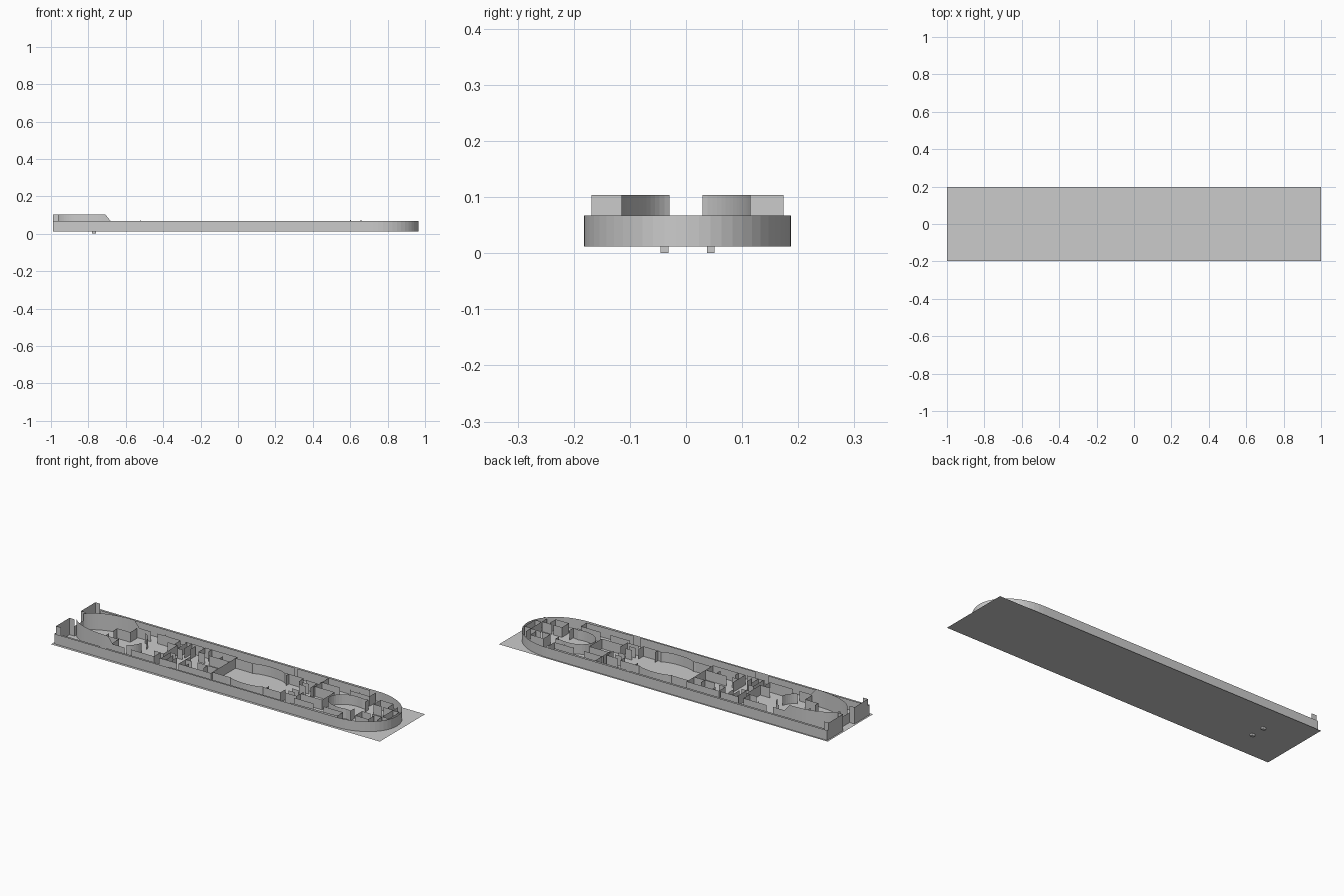
import bpy
import math

if "Cube" in bpy.data.objects:
    bpy.data.objects.remove(bpy.data.objects["Cube"])

Z0, Z1, Z2 = 0.012, 0.067, 0.104   # floor, main wall top, raised stern top


def mesh(name, verts, faces):
    me = bpy.data.meshes.new(name)
    me.from_pydata(verts, [], faces)
    ob = bpy.data.objects.new(name, me)
    bpy.context.collection.objects.link(ob)
    return ob


def walls(name, paths, top=Z1, mirror=False, bottom=Z0):
    """Thin upright sheets along each path; top may be a function of x."""
    verts, faces = [], []
    if mirror:
        paths = paths + [[(x, -y) for x, y in p] for p in paths]
    for p in paths:
        for i, (x, y) in enumerate(p):
            b = len(verts)
            t = top(x) if callable(top) else top
            verts += [(x, y, bottom), (x, y, t)]
            if i:
                faces.append((b - 2, b, b + 1, b - 1))
    return mesh(name, verts, faces)


def arc(cx, cy, rx, ry, a0, a1, n=16):
    return [(cx + rx * math.cos(math.radians(a0 + (a1 - a0) * i / n)),
             cy + ry * math.sin(math.radians(a0 + (a1 - a0) * i / n))) for i in range(n + 1)]


def box_path(x0, x1, y0, y1):
    return [(x0, y0), (x1, y0), (x1, y1), (x0, y1), (x0, y0)]


# floor sheet
mesh("deck_floor", [(-1, -.197, Z0), (1, -.197, Z0), (1, .197, Z0), (-1, .197, Z0)], [(0, 1, 2, 3)])

# outer hull with rounded bow
hull = [(-.99, -.182)] + arc(.72, .0025, .245, .1845, -90, 90, 28) + [(-.99, .187)]
walls("outer_hull", [hull])

# stern end walls and raised wings
walls("stern_wall", [[(-.99, -.182), (-.99, -.05)], [(-.99, .05), (-.99, .187)],
                     [(-.96, -.05), (-.96, .05)]])
walls("stern_wing", [[(-.99, -.05), (-.99, -.168), (-.96, -.168)],
                     [(-.99, .05), (-.99, .174), (-.96, .174)],
                     [(-.99, -.05), (-.96, -.05)], [(-.99, .05), (-.96, .05)]], Z2)

# inner passage walls beside the hull
walls("side_passage", [[(-.96, .176), (.22, .176)], [(.24, .176), (.68, .174)],
                       [(-.96, -.172), (-.72, -.172)], [(-.68, -.172), (-.38, -.172)],
                       [(-.3, -.174), (.4, -.174)], [(.44, -.172), (.72, -.165)]])


# raised stern lounge, sloping down at its forward end
def slope(x):
    return Z2 if x < -.71 else max(Z1, Z2 - (x + .71) * (Z2 - Z1) / .03)


side = arc(-.72, 0, .25, .115, 165, 92, 16) + [(-.71, .115), (-.68, .115)]
walls("stern_lounge", [side], slope, True)
walls("lounge_extension", [[(-.68, .115), (-.61, .115)], arc(-.64, 0, .07, .085, 15, 75, 8)], Z1, True)
walls("stern_stair", [[(-.77, .05), (-.69, .05)], [(-.77, .05), (-.77, .02)],
                      [(-.69, .05), (-.69, .11)]], Z1, True)

# aft cabins
walls("aft_cabins", [
    [(-.57, .115), (-.43, .115), (-.43, .06)],
    [(-.4, .115), (-.29, .115)],
    [(-.39, .115), (-.39, .03), (-.36, .03)], [(-.36, .115), (-.36, .05)],
    [(-.33, .06), (-.33, .1)],
], Z1, True)
walls("aft_room", [[(-.47, -.06), (-.41, -.06), (-.41, .06), (-.47, .06)]])

# midship dining rooms
walls("midship_rooms", [
    [(-.28, .115), (-.085, .115), (-.085, .03)],
    [(-.28, .115), (-.28, .055), (-.24, .055)],
    [(-.21, .05), (-.085, .05)],
    [(-.24, .085), (-.24, .115)], [(-.15, .05), (-.15, .085)],
], Z1, True)
walls("midship_partition", [[(-.085, -.05), (-.085, .05)], [(-.28, -.055), (-.28, -.01)]])

# central hall with bowed sides
walls("central_hall", [
    [(-.085, .1), (.01, .1)] + arc(.12, .085, .105, .032, 160, 20, 12) + [(.23, .1), (.33, .1)],
    [(.24, .1), (.24, .075)], [(.33, .1), (.33, .06)],
], Z1, True)

# forward lobby and stairs
walls("forward_lobby", [
    [(.35, .09), (.42, .09), (.42, .03)],
    [(.35, .03), (.39, .03)], [(.35, .06), (.39, .06)],
    [(.42, .115), (.54, .115)], [(.42, .055), (.55, .055)],
], Z1, True)
walls("lobby_partition", [[(.43, .04), (.43, .174)], [(.55, -.055), (.55, .055)]])

# forward lounge with curved walls
walls("forward_lounge", [
    arc(.67, 0, .11, .078, 180, 70, 12) + [(.74, .078), (.74, .045)],
    [(.6, .115), (.72, .115)], [(.79, .11), (.79, .05), (.84, .05)],
    [(.72, .115), (.72, .165)],
], Z1, True)

# bow cabins
walls("bow_cabins", [
    [(.79, .11), (.87, .11), (.87, .06)],
    [(.85, .05), (.91, .05), (.91, .09)],
], Z1, True)
walls("bow_room", [box_path(.91, .95, -.045, .045)])

# small posts rising above the walls
walls("deck_posts", [[(.6, .115), (.605, .115)], [(.655, .115), (.66, .115)],
                     [(-.525, .115), (-.52, .115)]], Z1 + .006)

# short pegs under the stern
for i, y in enumerate((-.038, .044)):
    bpy.ops.mesh.primitive_cube_add(size=1, location=(-.77, y, .007))
    peg = bpy.context.object
    peg.name = f"under_peg_{i + 1}"
    peg.scale = (.02, .014, .014)
